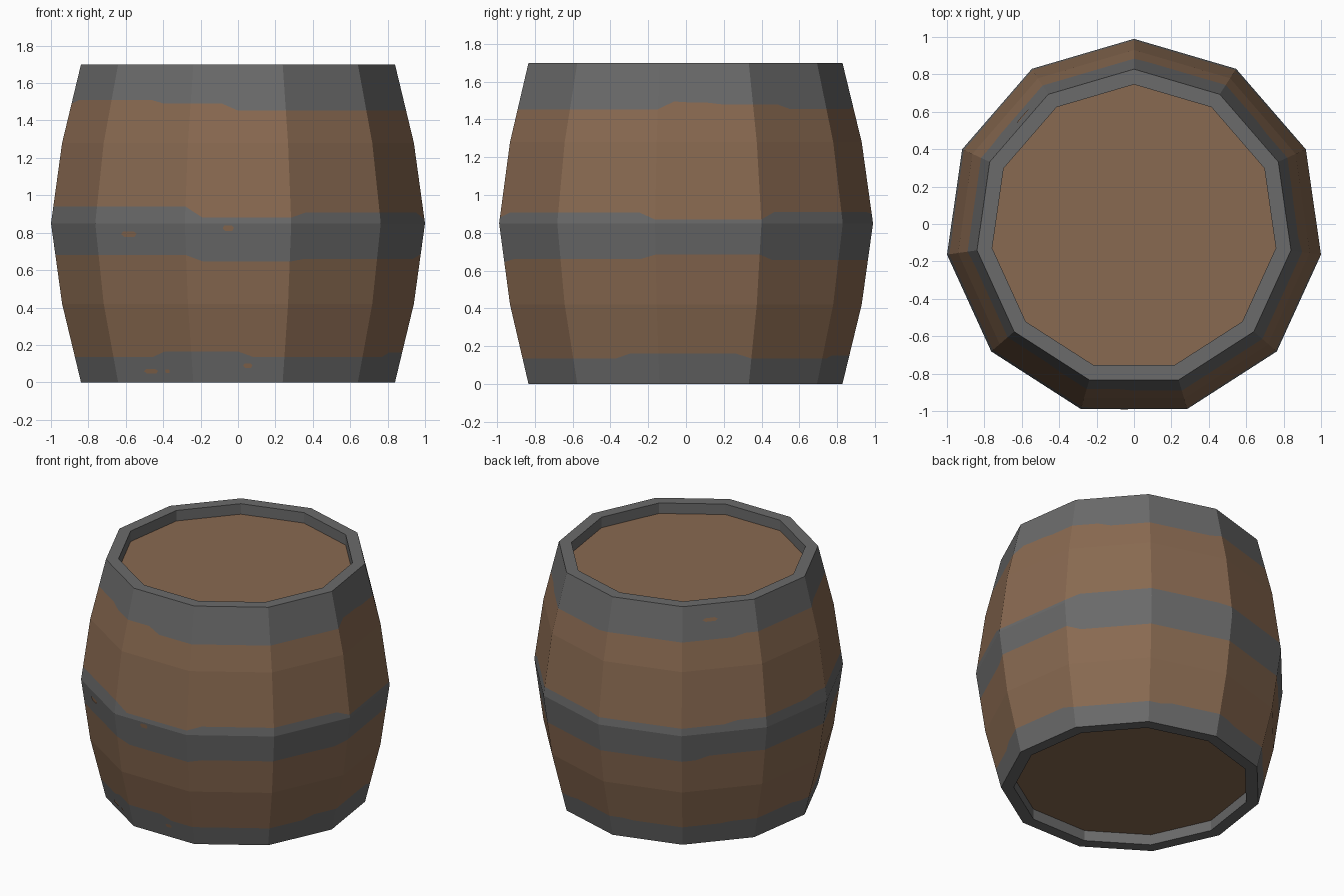
import bpy, bmesh, math
from mathutils import Vector

cube = bpy.data.objects.get("Cube")
if cube:
    bpy.data.objects.remove(cube)

SIDES, COLS = 11, 6          # barrel sides, columns per side
CENTRE_Y = -0.02
HEIGHT, INNER, RECESS = 1.7, 0.766, 0.075
RINGS = [(0, 0.848), (0.42, 0.95), (0.85, 1.01), (1.28, 0.95), (HEIGHT, 0.848)]

# Worn band edges: (angle in degrees, height), each height holds to the next angle
BOTTOM_EDGE = [(0, .16), (20, .135), (68, .15), (100, .14), (140, .15), (180, .135),
               (238, .165), (274, .135), (340, .16)]
MIDDLE_LOW = [(0, .685), (27, .655), (130, .68), (254, .645), (289, .66), (348, .685)]
MIDDLE_HIGH = [(0, .87), (25, .91), (90, .9), (140, .92), (180, .94), (258, .88),
               (289, .908), (350, .87)]
TOP_EDGE = [(0, 1.49), (12, 1.48), (38, 1.455), (90, 1.47), (150, 1.49), (190, 1.51),
            (242, 1.49), (268, 1.453), (353, 1.495)]


def make_material(name, colour):
    mat = bpy.data.materials.new(name)
    mat.use_nodes = True
    mat.diffuse_color = (*colour, 1)
    mat.node_tree.nodes["Principled BSDF"].inputs["Base Color"].default_value = (*colour, 1)
    return mat


WOOD = make_material("brown wood", (0.25, 0.143, 0.082))
IRON = make_material("grey iron", (0.145, 0.145, 0.145))


def finish(name, bm, *mats):
    mesh = bpy.data.meshes.new(name)
    bm.to_mesh(mesh)
    bm.free()
    for mat in mats:
        mesh.materials.append(mat)
    obj = bpy.data.objects.new(name, mesh)
    obj.location.y = CENTRE_Y
    bpy.context.collection.objects.link(obj)
    return obj


def radius_at(z):
    for (z0, r0), (z1, r1) in zip(RINGS, RINGS[1:]):
        if z <= z1:
            return r0 + (r1 - r0) * (z - z0) / (z1 - z0)
    return RINGS[-1][1]


def corner(i):
    a = math.pi / 2 + math.tau * i / SIDES
    return Vector((math.cos(a), math.sin(a), 0))


def on_wall(t, z):
    """Point on the wall; t counts sides counterclockwise from the back."""
    i = math.floor(t)
    p = corner(i).lerp(corner(i + 1), t - i) * radius_at(z)
    p.z = z
    return p


def side_at(degrees):
    return ((degrees - 90) % 360) / 360 * SIDES


def step(edge, degrees):
    return [z for a, z in edge if a <= degrees % 360][-1]


def bridge(bm, rows, materials):
    """Quads between closed rows of points listed from bottom to top."""
    rows = [[bm.verts.new(p) for p in row] for row in rows]
    for lower, upper, mat in zip(rows, rows[1:], materials):
        for i in range(len(lower)):
            j = (i + 1) % len(lower)
            bm.faces.new((lower[i], lower[j], upper[j], upper[i])).material_index = mat


# Barrel wall: staves and the three bands
levels = [0, BOTTOM_EDGE, .42, MIDDLE_LOW, .85, MIDDLE_HIGH, 1.28, TOP_EDGE, HEIGHT]
rows = []
for level in levels:
    row = []
    for k in range(SIDES * COLS):
        t = k / COLS
        z = step(level, 90 + 360 * t / SIDES) if isinstance(level, list) else level
        row.append(on_wall(t, z))
    rows.append(row)
bm = bmesh.new()
bridge(bm, rows, [1, 0, 0, 1, 1, 0, 0, 1])
finish("barrel_wall", bm, WOOD, IRON)


# Rims and recessed heads at both ends
def ring(radius, z):
    return [corner(i) * radius + Vector((0, 0, z)) for i in range(SIDES)]


for end, z, direction in (("top", HEIGHT, 1), ("bottom", 0, -1)):
    floor = z - direction * RECESS
    loops = [ring(RINGS[0][1], z), ring(INNER, z), ring(INNER, floor)]
    bm = bmesh.new()
    bridge(bm, loops[::direction], [0, 0])
    finish(end + "_rim", bm, IRON)
    bm = bmesh.new()
    bm.faces.new([bm.verts.new(p) for p in loops[2][::direction]])
    finish(end + "_head", bm, WOOD)

# Small worn flecks on the bands
bm = bmesh.new()
for degrees, z, width, height in ((233, .793, .1, .03), (267, .825, .06, .03),
                                  (236, .06, .09, .025), (243, .06, .03, .02),
                                  (273.5, .09, .05, .025), (135, 1.6, .1, .025)):
    t = side_at(degrees)
    along = (on_wall(t + .01, z) - on_wall(t - .01, z)).normalized()
    up = (on_wall(t, z + .01) - on_wall(t, z - .01)).normalized()
    mid = on_wall(t, z) + along.cross(up) * .003
    outline = ((-1, 0), (-.6, -1), (.7, -1), (1, .2), (.6, 1), (-.7, .9))
    bm.faces.new([bm.verts.new(mid + along * x * width / 2 + up * y * height / 2)
                  for x, y in outline])
finish("worn_flecks", bm, WOOD)
